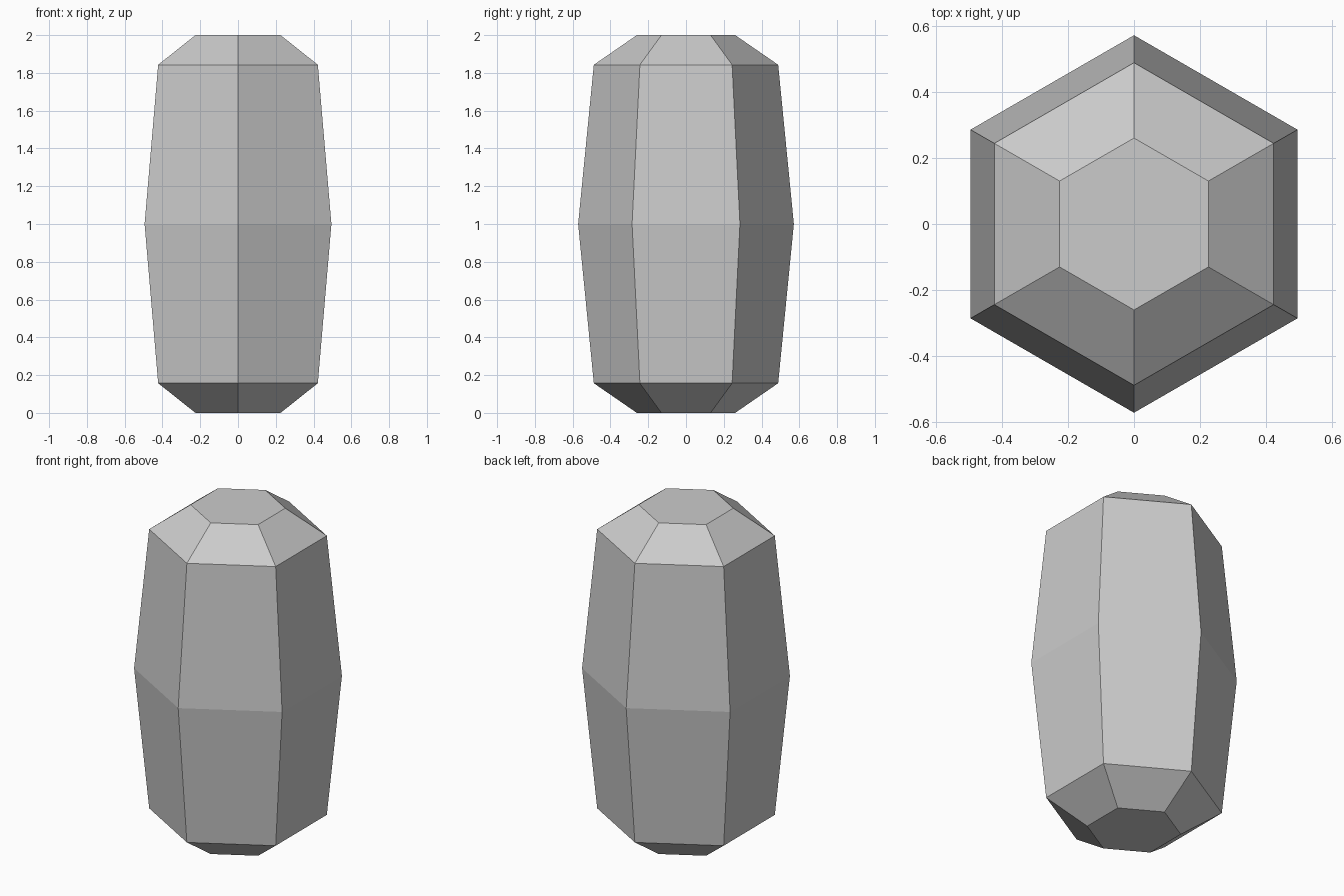
import bpy
import bmesh
from math import cos, sin, pi

cube = bpy.data.objects.get("Cube")
if cube:
    bpy.data.objects.remove(cube, do_unlink=True)

SIDES = 6
# (radius, height) of each ring, bottom to top
PROFILE = [(0.26, 0), (0.488, 0.157), (0.571, 1), (0.488, 1.843), (0.26, 2)]

# Plain grey material
grey = bpy.data.materials.new("light grey")
grey.use_nodes = True
colour = (0.6, 0.6, 0.6, 1)
grey.diffuse_color = colour
grey.node_tree.nodes["Principled BSDF"].inputs["Base Color"].default_value = colour

# Faceted body: hexagonal rings with corners on the front and back
bm = bmesh.new()
rings = []
for radius, height in PROFILE:
    angles = [pi / 2 + 2 * pi * i / SIDES for i in range(SIDES)]
    rings.append([bm.verts.new((radius * cos(a), radius * sin(a), height)) for a in angles])

# Side facets between neighbouring rings
for low, high in zip(rings, rings[1:]):
    for i in range(SIDES):
        j = (i + 1) % SIDES
        bm.faces.new((low[i], low[j], high[j], high[i]))

# Flat end caps
bm.faces.new(rings[0][::-1])
bm.faces.new(rings[-1])

mesh = bpy.data.meshes.new("faceted_body")
bm.to_mesh(mesh)
bm.free()
mesh.materials.append(grey)
body = bpy.data.objects.new("faceted_body", mesh)
bpy.context.collection.objects.link(body)
